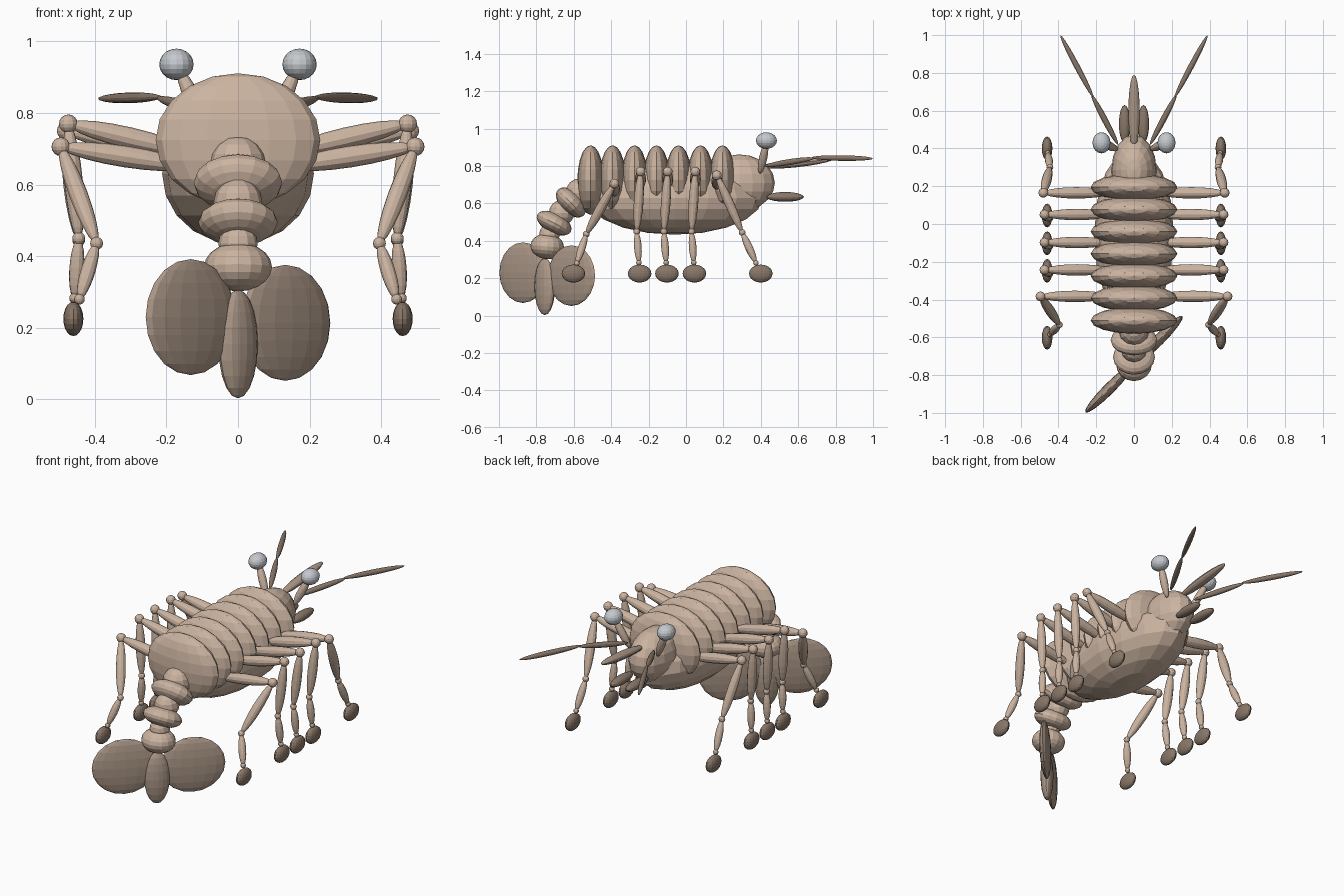
import bpy, math
from mathutils import Vector, Matrix

cube = bpy.data.objects.get("Cube")
if cube:
    bpy.data.objects.remove(cube, do_unlink=True)


def material(name, color):
    m = bpy.data.materials.new(name)
    m.use_nodes = True
    m.diffuse_color = (*color, 1)
    m.node_tree.nodes["Principled BSDF"].inputs["Base Color"].default_value = (*color, 1)
    return m


TAN = material("tan shell", (0.60, 0.455, 0.355))
FAN = material("dull tan", (0.42, 0.32, 0.25))
DARK = material("dark brown", (0.25, 0.185, 0.14))
GREY = material("eye grey", (0.56, 0.59, 0.62))


def ellipsoid(name, center, radii, mat, rotation=Matrix(), segments=16, rings=10):
    """Flat shaded ellipsoid, scaled along its own axes and then turned."""
    bpy.ops.mesh.primitive_uv_sphere_add(segments=segments, ring_count=rings, radius=1)
    ob = bpy.context.object
    ob.name = name
    scale = Matrix.Diagonal((*radii, 1))
    ob.data.transform(rotation @ scale)
    ob.location = center
    ob.data.materials.append(mat)
    return ob


def limb(name, a, b, r, mat, flat=1):
    """Long ellipsoid with its poles at a and b."""
    a, b = Vector(a), Vector(b)
    d = b - a
    turn = d.to_track_quat('Z', 'Y').to_matrix().to_4x4()
    return ellipsoid(name, (a + b) / 2, (r, r * flat, d.length / 2), mat, turn, 12, 10)


def ball(name, center, r):
    return ellipsoid(name, center, (r, r, r), TAN, segments=12, rings=8)


# Trunk: belly under a row of shell bands
ellipsoid("belly", (0, -0.06, 0.63), (0.212, 0.47, 0.197), TAN)
for i in range(7):
    ellipsoid(f"shell_band_{i + 1}", (0, -0.51 + 0.1175 * i, 0.725),
              (0.23, 0.071, 0.186), TAN)

# Head and beak
ellipsoid("head", (0, 0.285, 0.71), (0.12, 0.19, 0.152), TAN)
limb("beak", (0, 0.40, 0.795), (0, 0.79, 0.838), 0.03, FAN, 0.75)

# Curled tail: flattened beads with round joints between
for name, y, z, radii, tilt in (
        ("tail_bead_upper", -0.615, 0.605, (0.124, 0.098, 0.058), -45),
        ("tail_bead_middle", -0.705, 0.495, (0.111, 0.101, 0.054), -27),
        ("tail_bead_lower", -0.742, 0.37, (0.095, 0.09, 0.068), -5)):
    ellipsoid(name, (0, y, z), radii, TAN, Matrix.Rotation(math.radians(tilt), 4, 'X'))
for name, y, z, r in (("tail_joint_upper", -0.565, 0.655, 0.08),
                      ("tail_joint_middle", -0.665, 0.55, 0.068),
                      ("tail_joint_lower", -0.73, 0.435, 0.055)):
    ball(name, (0, y, z), r)

# Tail fan: two broad lobes and a narrow middle blade, all on a diagonal
diagonal = Matrix.Rotation(math.radians(45), 4, 'Z')
ellipsoid("fan_lobe_right", (-0.132, -0.872, 0.23), (0.178, 0.03, 0.162), FAN, diagonal)
ellipsoid("fan_lobe_left", (0.132, -0.612, 0.214), (0.178, 0.03, 0.162), FAN, diagonal)
ellipsoid("fan_blade", (0, -0.755, 0.155), (0.07, 0.036, 0.152), FAN, diagonal)

# Legs: hip height, knee, ankle and foot along y
legs = (
    (0.685, (0.48, 0.165, 0.75), (0.445, 0.30, 0.445), 0.40),
    (0.69, (0.474, 0.05, 0.77), (0.445, 0.03, 0.45), 0.045),
    (0.69, (0.474, -0.098, 0.77), (0.445, -0.118, 0.45), -0.102),
    (0.69, (0.474, -0.243, 0.77), (0.445, -0.263, 0.45), -0.248),
    (0.65, (0.495, -0.383, 0.706), (0.395, -0.533, 0.436), -0.602),
)
for side, s in (("left", 1), ("right", -1)):
    def at(p):
        return Vector((p[0] * s, p[1], p[2]))

    for i, (hip_z, knee, ankle, foot_y) in enumerate(legs):
        tag = f"{side}_{i + 1}"
        foot = (0.46, foot_y, 0.225)
        toe = Vector(ankle).lerp(Vector(foot), 0.74)
        limb("upper_leg_" + tag, at((0.13, knee[1], hip_z)), at(knee), 0.03, TAN)
        ball("knee_" + tag, at(knee), 0.026)
        limb("lower_leg_" + tag, at(knee), at(ankle), 0.026, TAN)
        ball("ankle_" + tag, at(ankle), 0.018)
        limb("shin_" + tag, at(ankle), at(toe), 0.021, TAN)
        ball("foot_joint_" + tag, at(toe), 0.015)
        ellipsoid("foot_" + tag, at(foot), (0.028, 0.063, 0.048), DARK)

    # Eyes on stalks, feelers and mouth flaps
    limb("eye_stalk_" + side, at((0.09, 0.395, 0.76)), at((0.166, 0.43, 0.925)), 0.022, TAN)
    ellipsoid("eye_" + side, at((0.172, 0.43, 0.936)), (0.048, 0.056, 0.044), GREY)
    limb("feeler_base_" + side, at((0.085, 0.42, 0.80)), at((0.225, 0.685, 0.842)), 0.016, DARK)
    limb("feeler_tip_" + side, at((0.215, 0.67, 0.845)), at((0.39, 1.0, 0.84)), 0.015, DARK)
    ellipsoid("mouth_flap_" + side, at((0.05, 0.53, 0.635)), (0.03, 0.1, 0.026), DARK)
